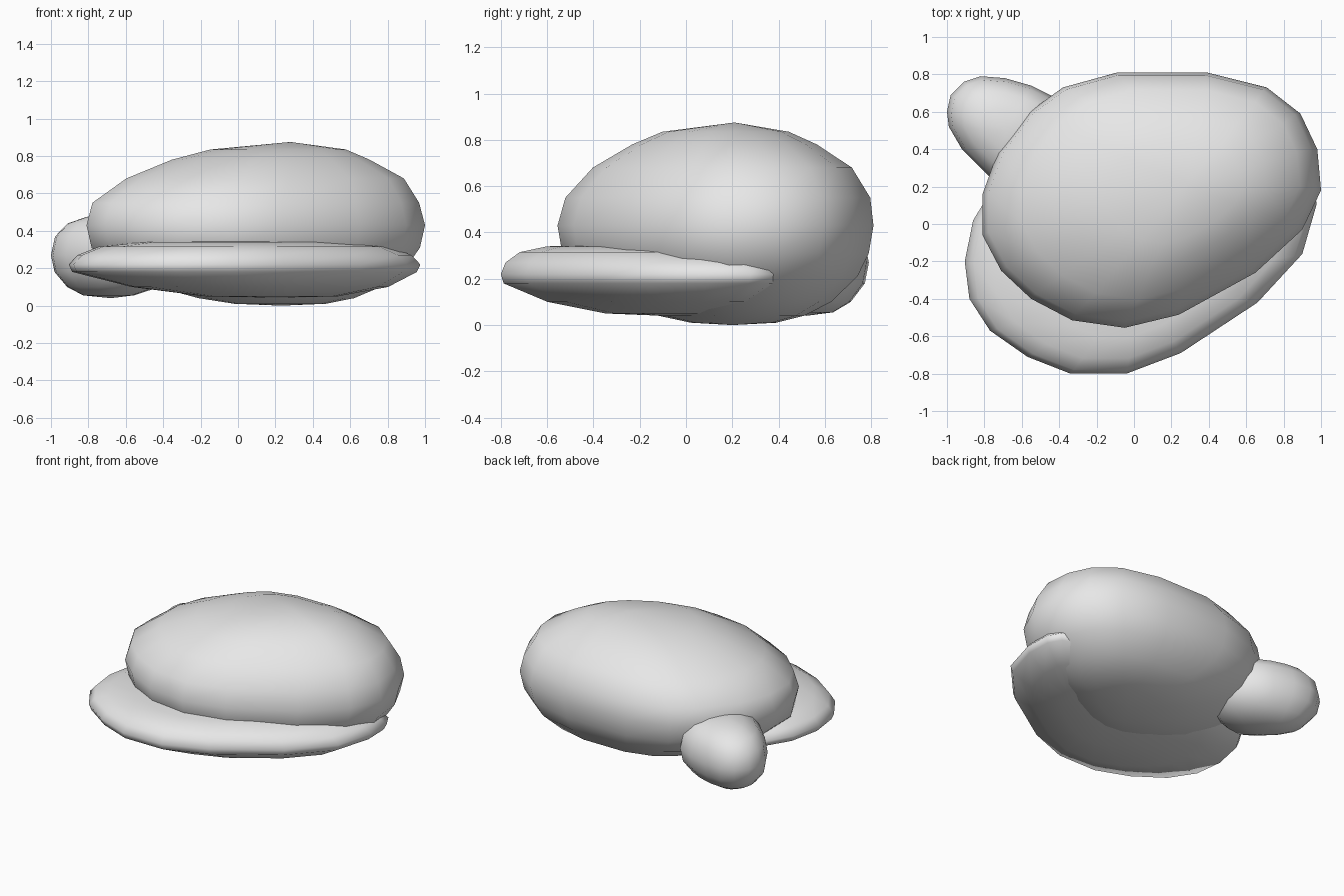
import bpy, bmesh

if "Cube" in bpy.data.objects:
    bpy.data.objects.remove(bpy.data.objects["Cube"])

grey = bpy.data.materials.new("light grey")
grey.use_nodes = True
grey.diffuse_color = (0.8, 0.8, 0.8, 1)
grey.node_tree.nodes["Principled BSDF"].inputs["Base Color"].default_value = (0.8, 0.8, 0.8, 1)


def pebble(name, outline, centre, layers, bottom, top):
    """Stack scaled copies of an outline; each layer is (z, scale, x shift, y shift)."""
    bm = bmesh.new()
    cx, cy = centre
    rings = []
    for z, scale, dx, dy in layers:
        rings.append([bm.verts.new((cx + (x - cx) * scale + dx,
                                    cy + (y - cy) * scale + dy, z)) for x, y in outline])
    count = len(outline)
    for low, high in zip(rings, rings[1:]):
        for i in range(count):
            j = (i + 1) % count
            bm.faces.new((low[i], low[j], high[j], high[i]))
    # Close both ends with fans
    for ring, tip in ((rings[0], bottom), (rings[-1], top)):
        pole = bm.verts.new(tip)
        for i in range(count):
            bm.faces.new((ring[i], ring[(i + 1) % count], pole))
    bmesh.ops.recalc_face_normals(bm, faces=bm.faces)
    for face in bm.faces:
        face.smooth = True
    mesh = bpy.data.meshes.new(name)
    bm.to_mesh(mesh)
    bm.free()
    mesh.materials.append(grey)
    obj = bpy.data.objects.new(name, mesh)
    bpy.context.collection.objects.link(obj)
    return obj


# Large domed body
pebble("body",
       [(1, .18), (.98, .4), (.89, .59), (.71, .73), (.39, .81), (-.09, .81),
        (-.38, .73), (-.56, .6), (-.73, .38), (-.81, .16), (-.81, -.06), (-.71, -.25),
        (-.55, -.4), (-.33, -.515), (-.05, -.555), (.24, -.485), (.65, -.26), (.9, -.03)],
       (.095, .125),
       [(.01, .27, .13, .08), (.04, .46, .11, .07), (.1, .66, .07, .05), (.21, .87, .02, .02),
        (.31, .97, 0, 0), (.43, 1, 0, 0), (.55, .965, 0, .01), (.68, .82, .05, .03),
        (.78, .585, .08, .04), (.835, .4, .12, .045)],
       (.23, .2, 0), (.28, .21, .875))

# Flat lip sticking out under the front
pebble("brim",
       [(.975, .1), (.97, .28), (.92, .37), (.7, .44), (.2, .4), (-.4, .33), (-.75, .2),
        (-.86, .02), (-.905, -.2), (-.88, -.4), (-.77, -.57), (-.57, -.71), (-.34, -.8),
        (-.04, -.8), (.25, -.69), (.66, -.42), (.9, -.16)],
       (.04, -.2),
       [(.05, .38, .14, .08), (.1, .73, .08, .04), (.18, .98, 0, 0), (.22, 1, 0, 0),
        (.27, .95, 0, -.01), (.315, .83, 0, -.02), (.34, .6, 0, -.04)],
       (.2, -.1, .04), (.1, -.3, .35))

# Small rounded knob at the back right
pebble("knob",
       [(-.43, .68), (-.55, .74), (-.69, .78), (-.82, .79), (-.91, .76), (-.98, .69),
        (-1, .6), (-.99, .52), (-.92, .4), (-.77, .25), (-.65, .18), (-.5, .2),
        (-.35, .28), (-.32, .5)],
       (-.68, .5),
       [(.055, .4, -.02, .02), (.1, .73, 0, 0), (.18, .94, 0, 0), (.27, 1, 0, 0),
        (.37, .93, 0, 0), (.44, .72, 0, 0), (.475, .4, 0, 0)],
       (-.68, .52, .04), (-.68, .5, .49))
